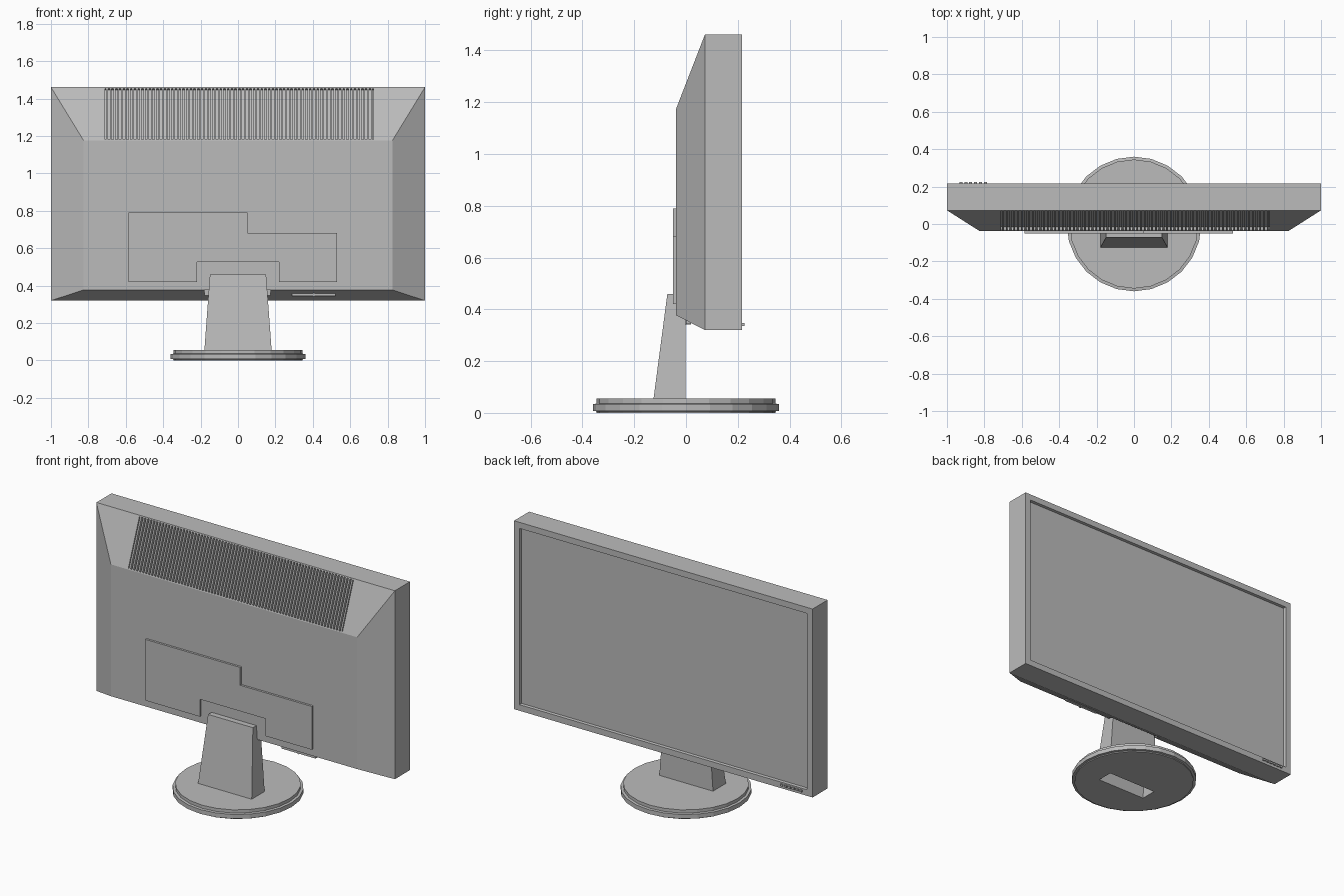
import bpy, bmesh, math
from mathutils import Vector

cube = bpy.data.objects.get("Cube")
if cube:
    bpy.data.objects.remove(cube, do_unlink=True)

grey = bpy.data.materials.new("plain grey")
grey.use_nodes = True
colour = (0.5, 0.5, 0.5, 1)
grey.diffuse_color = colour
grey.node_tree.nodes["Principled BSDF"].inputs["Base Color"].default_value = colour


def finish(name, bm):
    bmesh.ops.recalc_face_normals(bm, faces=bm.faces)
    mesh = bpy.data.meshes.new(name)
    bm.to_mesh(mesh)
    bm.free()
    mesh.materials.append(grey)
    obj = bpy.data.objects.new(name, mesh)
    bpy.context.collection.objects.link(obj)
    return obj


def loft(name, *rings):
    """Closed solid skinned over rings of equal point count."""
    bm = bmesh.new()
    loops = [[bm.verts.new(p) for p in ring] for ring in rings]
    n = len(loops[0])
    for a, b in zip(loops, loops[1:]):
        for i in range(n):
            j = (i + 1) % n
            bm.faces.new((a[i], a[j], b[j], b[i]))
    bm.faces.new(loops[0])
    bm.faces.new(loops[-1])
    return finish(name, bm)


def rect_y(hw, y, z0, z1):
    return [(-hw, y, z0), (hw, y, z0), (hw, y, z1), (-hw, y, z1)]


def rect_z(hw, z, y0, y1):
    return [(-hw, y0, z), (hw, y0, z), (hw, y1, z), (-hw, y1, z)]


def prism_x(name, profile, x0, x1):
    """Extrude a (y, z) profile along x."""
    return loft(name, *[[(x, y, z) for y, z in profile] for x in (x0, x1)])


def box(name, x0, x1, y0, y1, z0, z1):
    return prism_x(name, [(y0, z0), (y1, z0), (y1, z1), (y0, z1)], x0, x1)


def cut(target, cutter):
    mod = target.modifiers.new("cut_" + cutter.name, 'BOOLEAN')
    mod.operation = 'DIFFERENCE'
    mod.solver = 'EXACT'
    mod.object = cutter
    cutter.hide_render = True
    cutter.hide_set(True)


BACK, RIM, FACE = -0.038, 0.073, 0.217
BOTTOM, TOP = 0.32, 1.461

# Housing with bevelled back, and a recessed screen on the other side
housing = loft("housing",
               rect_y(0.825, BACK, 0.377, 1.175),
               rect_y(1, RIM, BOTTOM, TOP),
               rect_y(1, FACE, BOTTOM, TOP))
bm = bmesh.new()
bm.from_mesh(housing.data)
screen = [f for f in bm.faces if f.normal.y > 0.9]
bmesh.ops.inset_region(bm, faces=screen, thickness=0.052)
bmesh.ops.inset_region(bm, faces=screen, thickness=0.004, depth=-0.016)
bm.to_mesh(housing.data)
bm.free()

# Vent: one shallow window in the upper slope, filled with upright slats
low, high = Vector((BACK, 1.175)), Vector((RIM, TOP))
along = (high - low).normalized()
out = Vector((-along.y, along.x))
start, end = low + along * 0.006, high - along * 0.007


def slope_profile(inner, outer):
    return [start + out * inner, end + out * inner,
            end + out * outer, start + out * outer]


X0, X1, SLATS = -0.71, 0.725, 72
cut(housing, prism_x("vent_cutter", slope_profile(-0.02, 0.03), X0, X1))
pitch = (X1 - X0) / SLATS
slats = prism_x("vent_slats", slope_profile(-0.022, 0),
                X0 + pitch * 0.25, X0 + pitch * 0.75)
array = slats.modifiers.new("repeat", 'ARRAY')
array.count = SLATS
array.use_relative_offset = False
array.use_constant_offset = True
array.constant_offset_displace = (pitch, 0, 0)

# Notch in the lower slope where the neck enters
cut(housing, box("neck_notch_cutter", -0.18, 0.175, -0.1, 0.02, 0.25, 0.376))

# Stepped cover plate on the back
cover = [(-0.585, 0.42), (-0.22, 0.42), (-0.22, 0.525), (0.22, 0.525),
         (0.22, 0.42), (0.53, 0.42), (0.53, 0.682), (0.05, 0.682),
         (0.05, 0.79), (-0.585, 0.79)]
loft("back_cover", *[[(x, y, z) for x, z in cover] for y in (-0.051, -0.03)])

# Socket strip under the back edge
box("socket_strip", 0.29, 0.52, 0.0, 0.02, 0.344, 0.36)
box("socket_tab", 0.4, 0.41, -0.004, 0.02, 0.342, 0.362)

# Row of buttons below the screen
for i in range(6):
    x = -0.925 + i * 0.026
    box(f"button_{i + 1}", x - 0.008, x + 0.008, FACE - 0.01, FACE + 0.008,
        0.336, 0.348)


# Stand: stepped round base with a hollow neck
def ring(r, z, sides=24):
    return [(r * math.sin(math.tau * i / sides),
             r * math.cos(math.tau * i / sides), z) for i in range(sides)]


base = loft("base", ring(0.345, 0), ring(0.345, 0.006), ring(0.36, 0.008),
            ring(0.36, 0.034), ring(0.345, 0.036), ring(0.345, 0.055))
neck = loft("neck", rect_z(0.18, 0.05, -0.126, -0.002),
            rect_z(0.15, 0.46, -0.072, -0.002))
hollow = loft("neck_hollow_cutter", rect_z(0.165, -0.05, -0.118, -0.017),
              rect_z(0.165, 0.055, -0.112, -0.017),
              rect_z(0.14, 0.445, -0.062, -0.017))
cut(base, hollow)
cut(neck, hollow)
